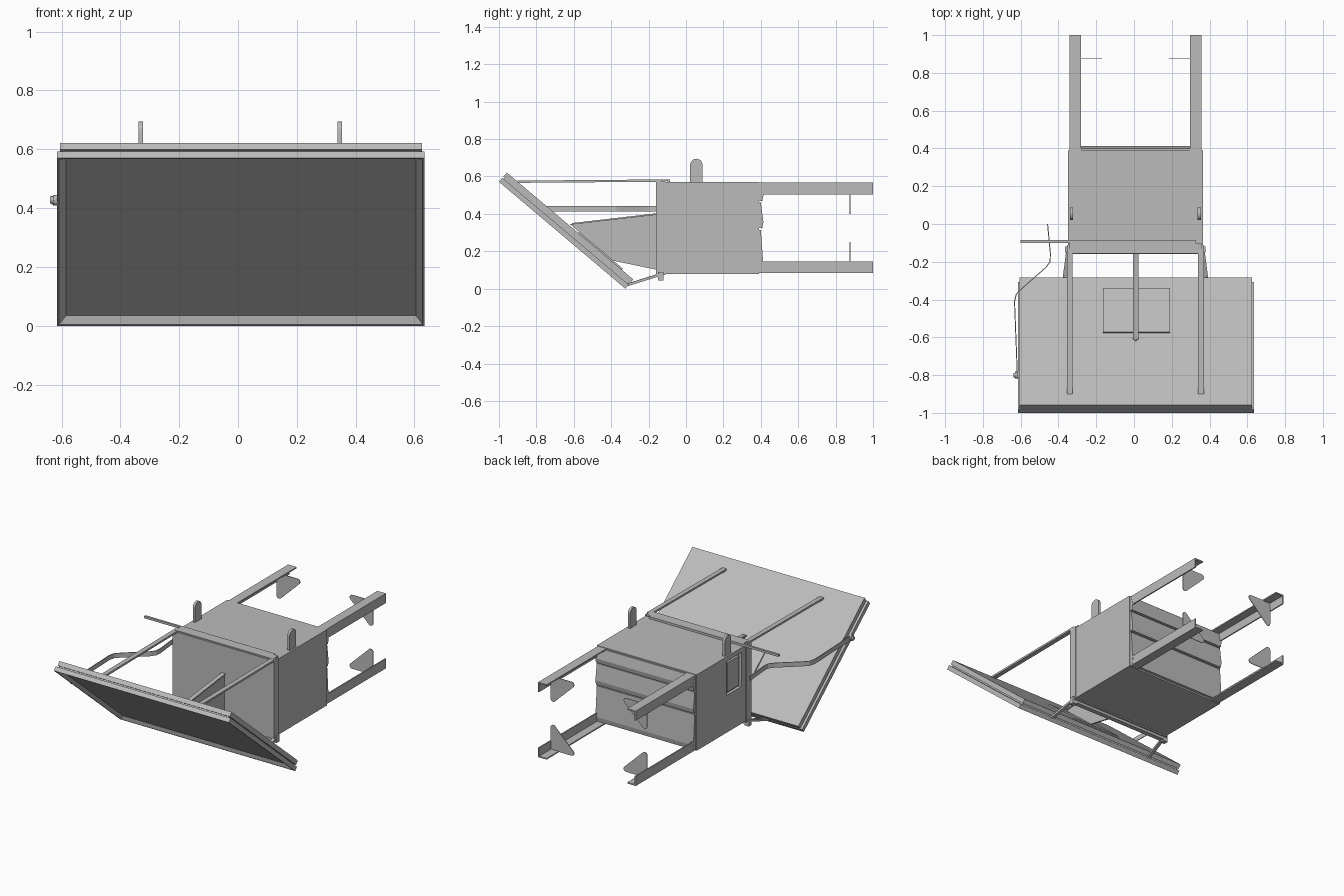
import bpy, bmesh, math
from mathutils import Matrix, Vector

cube = bpy.data.objects.get("Cube")
if cube:
    bpy.data.objects.remove(cube, do_unlink=True)

grey = bpy.data.materials.new("plain_grey")
grey.use_nodes = True
tone = (0.5, 0.5, 0.5, 1)
grey.diffuse_color = tone
grey.node_tree.nodes["Principled BSDF"].inputs["Base Color"].default_value = tone

CX = 0.0075  # middle of the housing


def finish(name, bm, matrix=None):
    bmesh.ops.recalc_face_normals(bm, faces=bm.faces)
    mesh = bpy.data.meshes.new(name)
    bm.to_mesh(mesh)
    bm.free()
    mesh.materials.append(grey)
    obj = bpy.data.objects.new(name, mesh)
    bpy.context.collection.objects.link(obj)
    if matrix:
        obj.matrix_world = matrix
    return obj


def box_mesh(x, y, z):
    bm = bmesh.new()
    bmesh.ops.create_cube(bm, size=1)
    for v in bm.verts:
        v.co = Vector([lo + (c + 0.5) * (hi - lo) for c, (lo, hi) in zip(v.co, (x, y, z))])
    return bm


def box(name, x, y, z, matrix=None):
    return finish(name, box_mesh(x, y, z), matrix)


def prism(name, pts, axis, lo, hi):
    """Extrude a flat outline along x or y."""
    bm = bmesh.new()
    place = (lambda p, t: (t, p[0], p[1])) if axis == "x" else (lambda p, t: (p[0], t, p[1]))
    a = [bm.verts.new(place(p, lo)) for p in pts]
    b = [bm.verts.new(place(p, hi)) for p in pts]
    bm.faces.new(a)
    bm.faces.new(b[::-1])
    for i in range(len(pts)):
        j = (i + 1) % len(pts)
        bm.faces.new((a[i], b[i], b[j], a[j]))
    return finish(name, bm)


def bar(name, start, end, width, height):
    """Straight bar between two points, with its height kept upright."""
    start, end = Vector(start), Vector(end)
    d = (end - start).normalized()
    side = d.cross(Vector((0, 0, 1))).normalized()
    m = Matrix((side, d, side.cross(d))).transposed().to_4x4()
    m.translation = start
    return box(name, (-width / 2, width / 2), (0, (end - start).length), (-height / 2, height / 2), m)


def arc(cx, cz, r, a0, a1, n=6):
    angles = [math.radians(a0 + (a1 - a0) * i / n) for i in range(n + 1)]
    return [(cx + r * math.cos(a), cz + r * math.sin(a)) for a in angles]


# Tilted panel: framed front with a sunken face, a core and a back plate
tilt = Matrix.Translation((0.01, -0.324, 0)) @ Matrix.Rotation(math.radians(139.8), 4, "X")
bm = box_mesh((-0.625, 0.625), (0, 0.885), (-0.028, 0))
front = max(bm.faces, key=lambda f: f.calc_center_median().z)
bmesh.ops.inset_region(bm, faces=[front], thickness=0.01)
bmesh.ops.inset_region(bm, faces=[front], thickness=0.032, depth=-0.02)
finish("panel_frame", bm, tilt)
box("panel_core", (-0.608, 0.608), (0.008, 0.877), (-0.04, -0.025), tilt)
box("panel_back", (-0.615, 0.615), (0, 0.885), (-0.065, -0.036), tilt)
box("panel_mount_plate", (-0.175, 0.18), (0.08, 0.385), (-0.073, -0.064), tilt)

# Housing with a sunken side hatch
housing = box("housing", (CX - 0.357, CX + 0.357), (-0.13, 0.39), (0.08, 0.57))
cutter = box("hatch_cutter", (-0.45, -0.33), (-0.065, 0.085), (0.32, 0.54))
cutter.hide_render = True
cutter.hide_set(True)
cut = housing.modifiers.new("hatch", "BOOLEAN")
cut.operation = "DIFFERENCE"
cut.object = cutter
cut.solver = "EXACT"
box("hatch_door", (-0.345, -0.328), (-0.05, 0.07), (0.335, 0.525))
box("front_flange", (CX - 0.362, CX + 0.362), (-0.16, -0.11), (0.072, 0.577))
box("top_hinge_strip", (CX - 0.35, CX + 0.35), (-0.155, -0.1), (0.575, 0.585))
box("bottom_hinge_strip", (CX - 0.35, CX + 0.35), (-0.15, -0.12), (0.055, 0.075))
box("cross_rod", (-0.6, 0.325), (-0.1, -0.086), (0.571, 0.585))

# Overlapping slats on the rear
for i, (lo, hi) in enumerate(((0.09, 0.315), (0.325, 0.46), (0.468, 0.562))):
    prism(f"rear_slat_{i + 1}", [(0.385, hi), (0.4, hi), (0.414, lo + 0.03), (0.408, lo), (0.385, lo)],
          "x", CX - 0.35, CX + 0.35)

# Parts repeated on both sides
for s, side in ((-1, "right"), (1, "left")):
    X = lambda d: CX + s * d
    # Angle-iron rails with rounded corner gussets
    for up, level, base in ((1, "upper", 0.567), (-1, "lower", 0.083)):
        Z = lambda d: base - up * d
        prism(f"{level}_rail_{side}",
              [(X(0.349), Z(0)), (X(0.288), Z(0)), (X(0.288), Z(0.008)),
               (X(0.341), Z(0.008)), (X(0.341), Z(0.062)), (X(0.349), Z(0.062))], "y", 0.39, 1.0)
        outline = [(0, 0)] + arc(0.15, 0.018, 0.018, -90, 55) + arc(0.018, 0.145, 0.018, 40, 180)
        prism(f"{level}_gusset_{side}", [(X(0.345 - a), Z(0.004 + b)) for a, b in outline],
              "y", 0.875, 0.879)
    # Lifting lug
    x = X(0.338)
    prism(f"lifting_lug_{side}", [(0.022, 0.56)] + arc(0.055, 0.662, 0.033, 180, 0, 10) + [(0.088, 0.56)],
          "x", x - 0.008, x + 0.008)
    # Struts to the panel
    bar(f"upper_strut_{side}", (X(0.347), -0.13, 0.578), (X(0.347), -0.9, 0.572), 0.03, 0.012)
    bar(f"lower_strut_{side}", (X(0.355), -0.13, 0.078), (X(0.378), -0.31, 0.022), 0.02, 0.014)
    box(f"lower_bracket_{side}", sorted((X(0.34), X(0.372))), (-0.15, -0.12), (0.045, 0.09))

# Central support web with a top flange
prism("support_web", [(-0.62, 0.345), (-0.15, 0.4), (-0.15, 0.1), (-0.39, 0.15)], "x", 0.004, 0.014)
bar("support_flange", (0.009, -0.15, 0.4), (0.009, -0.61, 0.347), 0.028, 0.008)

# Ribbon cable beside the housing, with its plug on the panel edge
path = [(-0.62, -0.8), (-0.635, -0.41), (-0.625, -0.37), (-0.59, -0.335), (-0.47, -0.23),
        (-0.447, -0.2), (-0.445, -0.16), (-0.46, 0)]
bm = bmesh.new()
rows = [[bm.verts.new((x, y, z)) for z in (0.412, 0.442)] for x, y in path]
for a, b in zip(rows, rows[1:]):
    bm.faces.new((a[0], b[0], b[1], a[1]))
cable = finish("ribbon_cable", bm)
cable.modifiers.new("thickness", "SOLIDIFY").thickness = 0.005
bm = bmesh.new()
for r, x in ((0.018, -0.622), (0.012, -0.632)):
    bmesh.ops.create_cone(bm, cap_ends=True, segments=12, radius1=r, radius2=r, depth=0.014,
                          matrix=Matrix.Translation((x, -0.8, 0.427)) @ Matrix.Rotation(math.pi / 2, 4, "Y"))
finish("cable_plug", bm)
